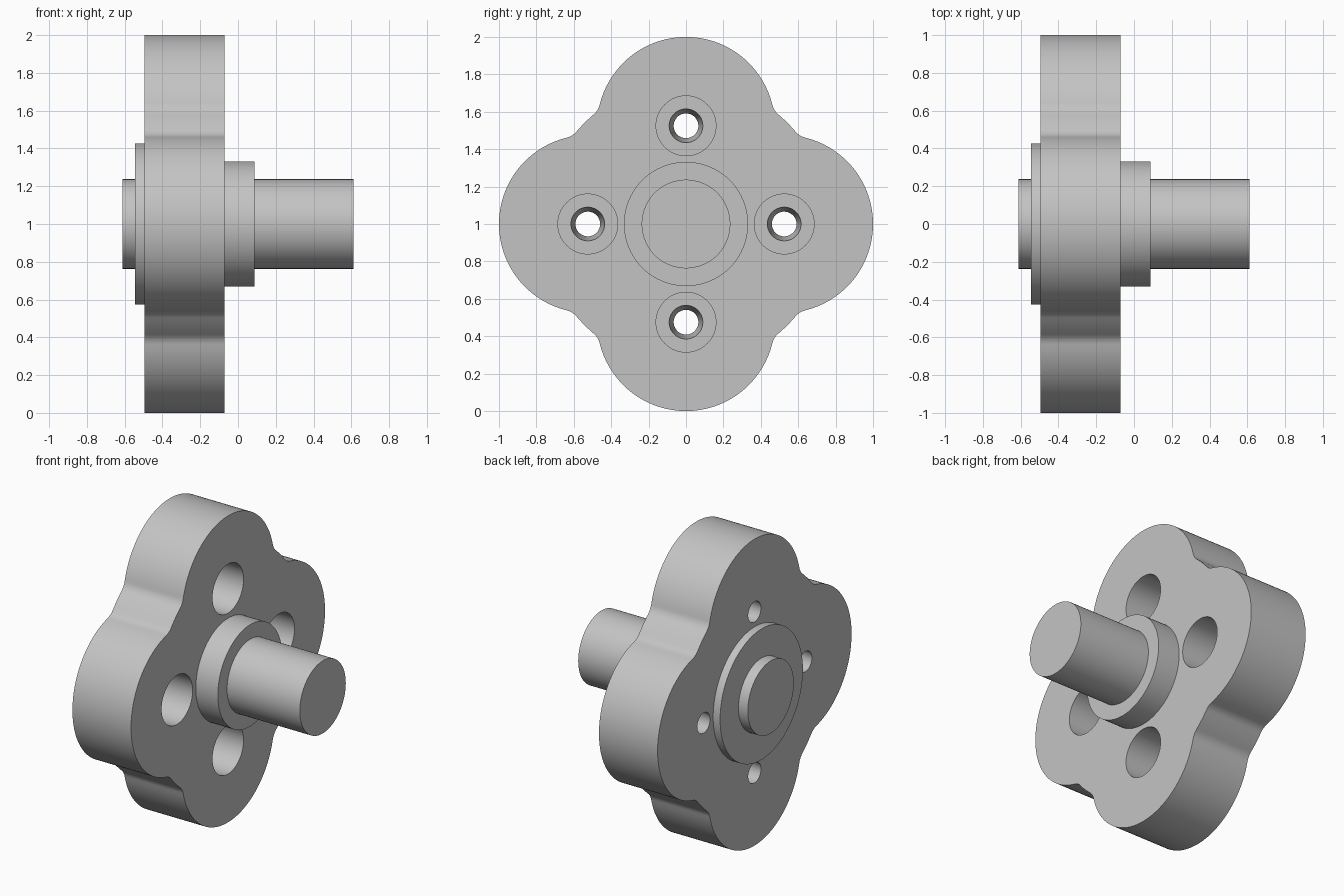
import bpy
import bmesh
from math import sin, cos, pi, atan2, sqrt, acos, radians
from mathutils import Matrix, Vector

cube = bpy.data.objects.get("Cube")
if cube:
    bpy.data.objects.remove(cube, do_unlink=True)

grey = bpy.data.materials.new("machined grey")
grey.use_nodes = True
colour = (0.55, 0.55, 0.55, 1)
grey.diffuse_color = colour
grey.node_tree.nodes["Principled BSDF"].inputs["Base Color"].default_value = colour

BACK, FRONT = -0.495, -0.072       # plate faces along x
LOBE_AT, LOBE_R = 0.525, 0.475     # lobe centre distance and radius
HUB_R, FILLET = 0.766, 0.1
AXIS_Z = 1.0


def make_object(name, bm):
    bmesh.ops.recalc_face_normals(bm, faces=bm.faces)
    mesh = bpy.data.meshes.new(name)
    bm.to_mesh(mesh)
    bm.free()
    mesh.materials.append(grey)
    ob = bpy.data.objects.new(name, mesh)
    bpy.context.collection.objects.link(ob)
    ob.location.z = AXIS_Z
    return ob


def smooth(ob):
    bpy.ops.object.select_all(action='DESELECT')
    ob.select_set(True)
    bpy.context.view_layer.objects.active = ob
    bpy.ops.object.shade_smooth_by_angle(angle=radians(30))


def add_lathe(bm, profile, centre=(0, 0), sides=96):
    """Closed solid of revolution about x from (x, radius) pairs."""
    rings = []
    for x, r in profile:
        rings.append([bm.verts.new((x, centre[0] + r * cos(2 * pi * i / sides),
                                    centre[1] + r * sin(2 * pi * i / sides)))
                      for i in range(sides)])
    for a, b in zip(rings, rings[1:]):
        for i in range(sides):
            j = (i + 1) % sides
            bm.faces.new((a[i], a[j], b[j], b[i]))
    bm.faces.new(rings[0])
    bm.faces.new(rings[-1])


def arc(centre, r, start, end, steps):
    return [Vector((centre[0] + r * cos(start + (end - start) * i / steps),
                    centre[1] + r * sin(start + (end - start) * i / steps)))
            for i in range(steps + 1)]


# Fillet centre tangent to both the upper lobe and the hub circle
to_lobe, to_hub = LOBE_R + FILLET, HUB_R + FILLET
fz = (to_hub ** 2 - to_lobe ** 2 + LOBE_AT ** 2) / (2 * LOBE_AT)
fy = sqrt(to_hub ** 2 - fz ** 2)
hub_angle = atan2(fz, fy)
lobe_angle = atan2(fz - LOBE_AT, fy)

# One quarter outline, clockwise from the top lobe to the right lobe
half = arc((0, LOBE_AT), LOBE_R, pi / 2, lobe_angle, 28)
half += arc((fy, fz), FILLET, pi + lobe_angle, pi + hub_angle, 8)[1:]
half += arc((0, 0), HUB_R, hub_angle, pi / 4, 3)[1:]
quarter = half + [Vector((p.y, p.x)) for p in reversed(half[:-1])]
outline = []
for k in range(4):
    turn = Matrix.Rotation(-k * pi / 2, 2)
    outline += [turn @ p for p in quarter[:-1]]

# Four-lobed plate
bm = bmesh.new()
face = bm.faces.new([bm.verts.new((BACK, p.x, p.y)) for p in outline])
extruded = bmesh.ops.extrude_face_region(bm, geom=[face], use_keep_orig=True)
bmesh.ops.translate(bm, vec=(FRONT - BACK, 0, 0),
                    verts=[g for g in extruded["geom"] if isinstance(g, bmesh.types.BMVert)])
plate = make_object("lobed_plate", bm)

# Counterbored bolt holes
bm = bmesh.new()
floor = FRONT - 0.215
for k in range(4):
    a = k * pi / 2
    add_lathe(bm, [(BACK - 0.02, 0.066), (BACK, 0.066), (floor, 0.09),
                   (floor, 0.16), (FRONT + 0.02, 0.16)],
              (LOBE_AT * cos(a), LOBE_AT * sin(a)), 64)
cutter = make_object("bolt_hole_cutter", bm)
cutter.hide_render = True
cut = plate.modifiers.new("bolt holes", 'BOOLEAN')
cut.operation = 'DIFFERENCE'
cut.solver = 'EXACT'
cut.object = cutter
bpy.context.view_layer.objects.active = plate
bpy.ops.object.modifier_apply(modifier=cut.name)
bpy.data.objects.remove(cutter, do_unlink=True)
smooth(plate)

# Collar, shaft and rear bosses, each sunk slightly into its neighbour
SINK = 0.02
for name, x0, x1, r in [("shaft_collar", FRONT - SINK, 0.087, 0.332),
                        ("drive_shaft", 0.087 - SINK, 0.612, 0.237),
                        ("rear_disc", -0.545, BACK + SINK, 0.427),
                        ("rear_boss", -0.612, -0.545 + SINK, 0.237)]:
    bm = bmesh.new()
    add_lathe(bm, [(x0, r), (x1, r)])
    smooth(make_object(name, bm))
